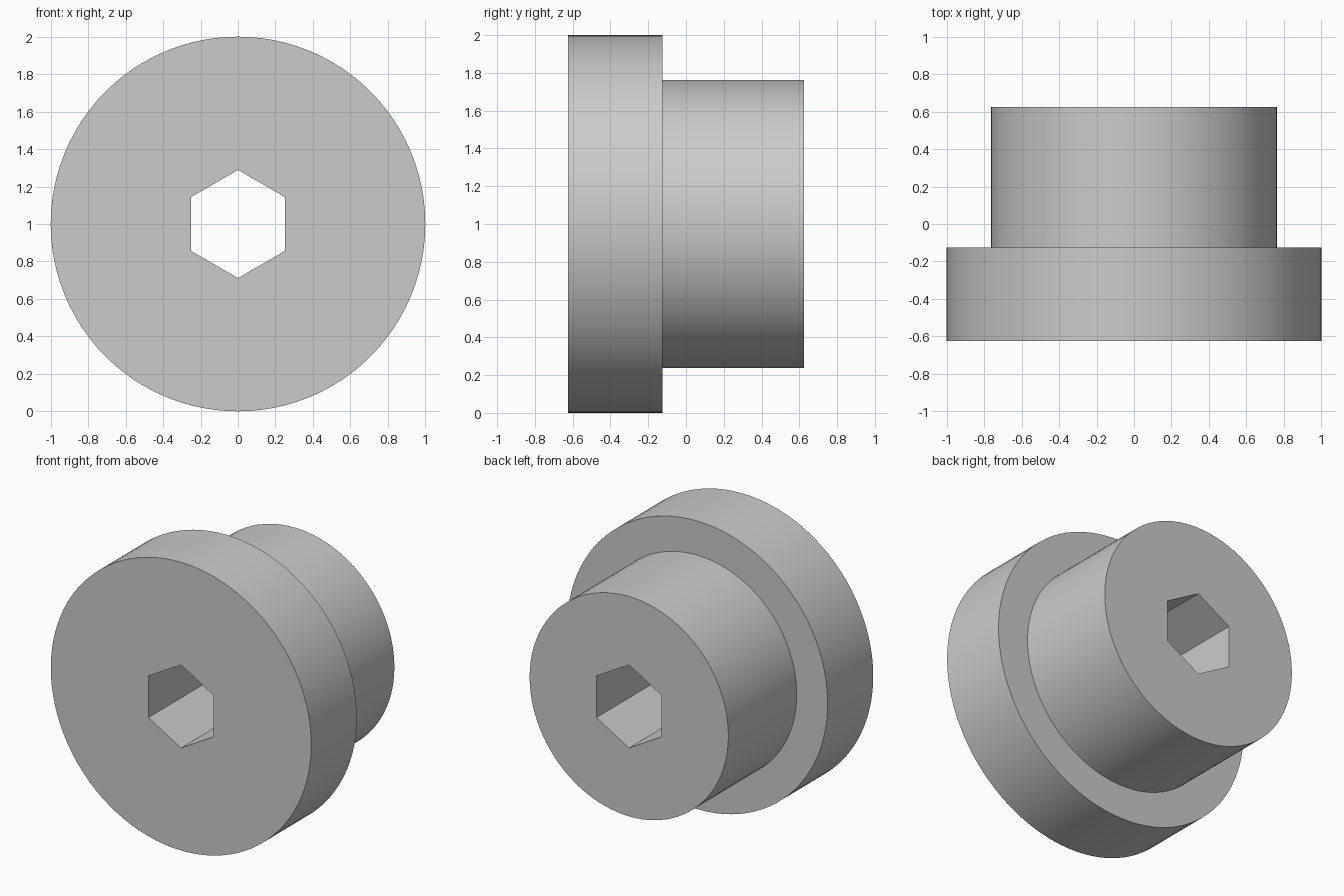
import bpy, bmesh
from math import pi, sin, cos, radians

cube = bpy.data.objects.get("Cube")
if cube:
    bpy.data.objects.remove(cube, do_unlink=True)

SEGMENTS = 96
FRONT, STEP, BACK = -0.625, -0.125, 0.625
FLANGE_R, BARREL_R = 1.0, 0.763
HEX_R = 0.25 / cos(pi / 6)

steel = bpy.data.materials.new("steel_grey")
steel.use_nodes = True
colour = (0.6, 0.6, 0.6, 1)
steel.diffuse_color = colour
steel.node_tree.nodes["Principled BSDF"].inputs["Base Color"].default_value = colour

bm = bmesh.new()


def ring(radius, y, count):
    """Closed loop of vertices around the y axis, first point at the top."""
    angles = [2 * pi * i / count for i in range(count)]
    return [bm.verts.new((radius * sin(a), y, 1 + radius * cos(a))) for a in angles]


def wall(a, b):
    """Quads joining two matching loops."""
    for i in range(len(a)):
        j = (i + 1) % len(a)
        bm.faces.new((a[i], a[j], b[j], b[i]))


def cap(outer, inner):
    """Flat end face around the hexagonal opening."""
    edges = [bm.edges.get((loop[i - 1], loop[i]))
             for loop in (outer, inner) for i in range(len(loop))]
    bmesh.ops.triangle_fill(bm, use_beauty=True, edges=edges)


# Stepped outside: flange, shoulder, barrel
outside = [ring(r, y, SEGMENTS) for r, y in
           ((FLANGE_R, FRONT), (FLANGE_R, STEP), (BARREL_R, STEP), (BARREL_R, BACK))]
for a, b in zip(outside, outside[1:]):
    wall(a, b)

# Hexagonal through hole
hex_front, hex_back = ring(HEX_R, FRONT, 6), ring(HEX_R, BACK, 6)
wall(hex_front, hex_back)

# End faces
cap(outside[0], hex_front)
cap(outside[-1], hex_back)
bmesh.ops.recalc_face_normals(bm, faces=bm.faces)

mesh = bpy.data.meshes.new("flanged_bushing")
bm.to_mesh(mesh)
bm.free()
mesh.materials.append(steel)
bushing = bpy.data.objects.new("flanged_bushing", mesh)
bpy.context.collection.objects.link(bushing)

# Smooth round walls, sharp rims and hexagon corners
bpy.ops.object.select_all(action="DESELECT")
bushing.select_set(True)
bpy.context.view_layer.objects.active = bushing
bpy.ops.object.shade_smooth_by_angle(angle=radians(30))
